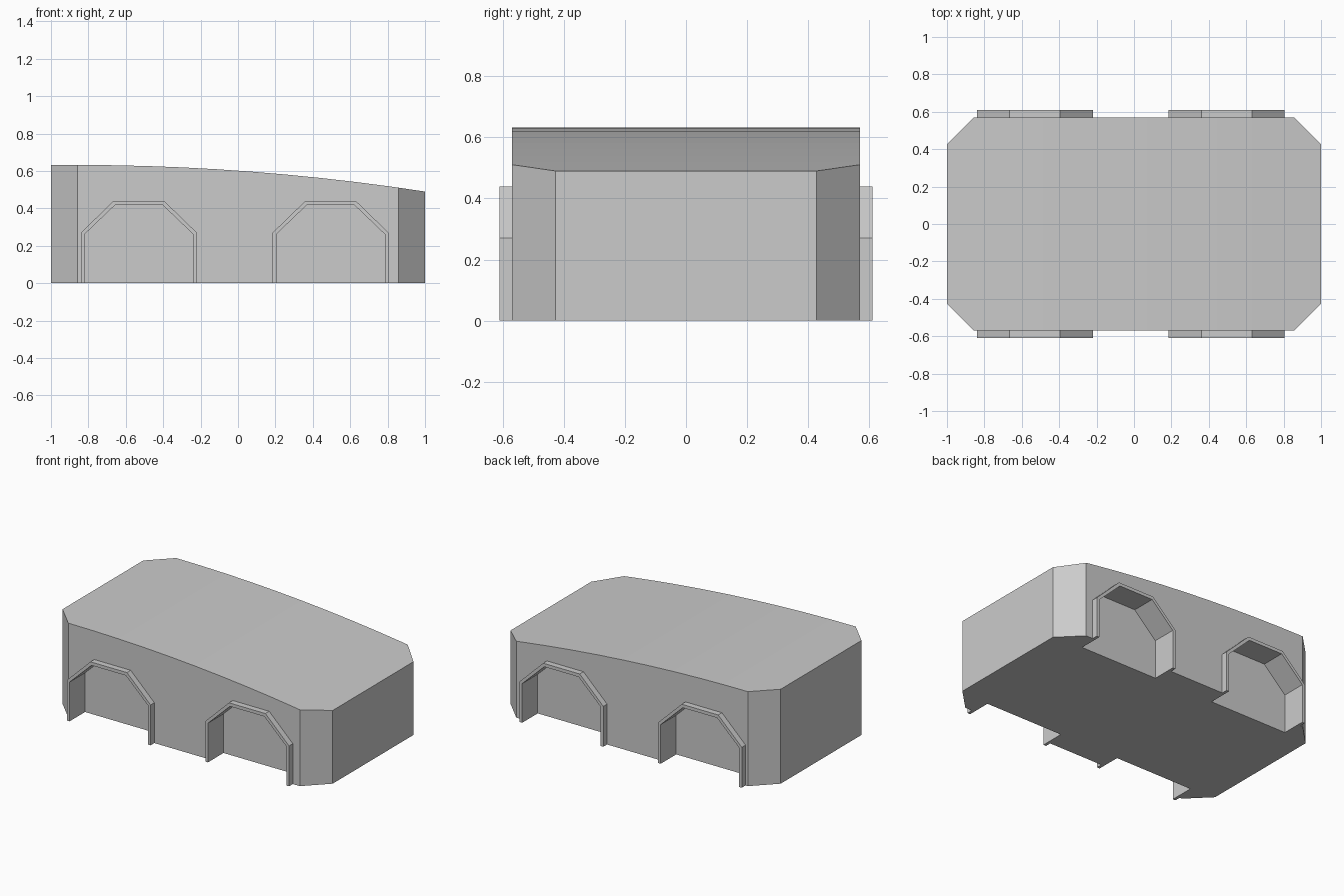
import bpy
import bmesh
from mathutils import Vector

old = bpy.data.objects.get("Cube")
if old:
    bpy.data.objects.remove(old, do_unlink=True)

grey = bpy.data.materials.new("light_grey")
grey.use_nodes = True
COLOUR = (0.6, 0.6, 0.6, 1)
grey.diffuse_color = COLOUR
grey.node_tree.nodes["Principled BSDF"].inputs["Base Color"].default_value = COLOUR

HALF_WIDTH = 0.57
RIM_Y = 0.61
WELL_Y = 0.446
CHAMFER = 0.143


def prism(name, profile, y0, y1):
    """Extrude an outline in the xz plane from y0 to y1."""
    bm = bmesh.new()
    face = bm.faces.new([bm.verts.new((x, y0, z)) for x, z in profile])
    new = bmesh.ops.extrude_face_region(bm, geom=[face])["geom"]
    moved = [v for v in new if isinstance(v, bmesh.types.BMVert)]
    bmesh.ops.translate(bm, verts=moved, vec=(0, y1 - y0, 0))
    bmesh.ops.recalc_face_normals(bm, faces=bm.faces)
    mesh = bpy.data.meshes.new(name)
    bm.to_mesh(mesh)
    bm.free()
    mesh.materials.append(grey)
    obj = bpy.data.objects.new(name, mesh)
    bpy.context.collection.objects.link(obj)
    return obj


def arch(cx, half, shoulder, top_half, top, bottom=0.0):
    """Six-point arch outline, from left foot to right foot."""
    side = [(-half, bottom), (-half, shoulder), (-top_half, top)]
    return [(cx + x, z) for x, z in side] + [(cx - x, z) for x, z in reversed(side)]


# Body: sloping roof curve extruded across the width
STEPS = 10
start = CHAMFER - 1
roof = [(-1, 0.632)]
for i in range(STEPS + 1):
    t = i / STEPS
    roof.append((start + t * (1 - start), 0.632 - 0.142 * t * t))
body = prism("body", [(1, 0), (-1, 0)] + roof, -HALF_WIDTH, HALF_WIDTH)

# Chamfer the four upright corners
bm = bmesh.new()
bm.from_mesh(body.data)
for sx in (-1, 1):
    for sy in (-1, 1):
        cut = bmesh.ops.bisect_plane(
            bm, geom=bm.verts[:] + bm.edges[:] + bm.faces[:],
            plane_co=Vector((sx, sy * (HALF_WIDTH - CHAMFER), 0)),
            plane_no=Vector((sx, sy, 0)).normalized(), clear_outer=True)
        edges = [e for e in cut["geom_cut"] if isinstance(e, bmesh.types.BMEdge)]
        bmesh.ops.holes_fill(bm, edges=edges)
bmesh.ops.recalc_face_normals(bm, faces=bm.faces)
bm.to_mesh(body.data)
bm.free()

# Wheel wells and their raised rims
for end, cx in (("rear", -0.53), ("front", 0.495)):
    for side, sy in (("right", -1), ("left", 1)):
        cutter = prism("well_cutter", arch(cx, 0.29, 0.262, 0.127, 0.418, -0.1),
                       sy * WELL_Y, sy * 0.7)
        cutter.hide_render = True
        mod = body.modifiers.new("well", "BOOLEAN")
        mod.operation = "DIFFERENCE"
        mod.solver = "EXACT"
        mod.object = cutter
        bpy.context.view_layer.objects.active = body
        bpy.ops.object.modifier_apply(modifier=mod.name)
        bpy.data.objects.remove(cutter, do_unlink=True)

        outer = arch(cx, 0.31, 0.27, 0.135, 0.44)
        inner = arch(cx, 0.29, 0.262, 0.127, 0.418)
        prism(f"{end}_{side}_arch_rim", outer + inner[::-1],
              sy * HALF_WIDTH, sy * RIM_Y)
